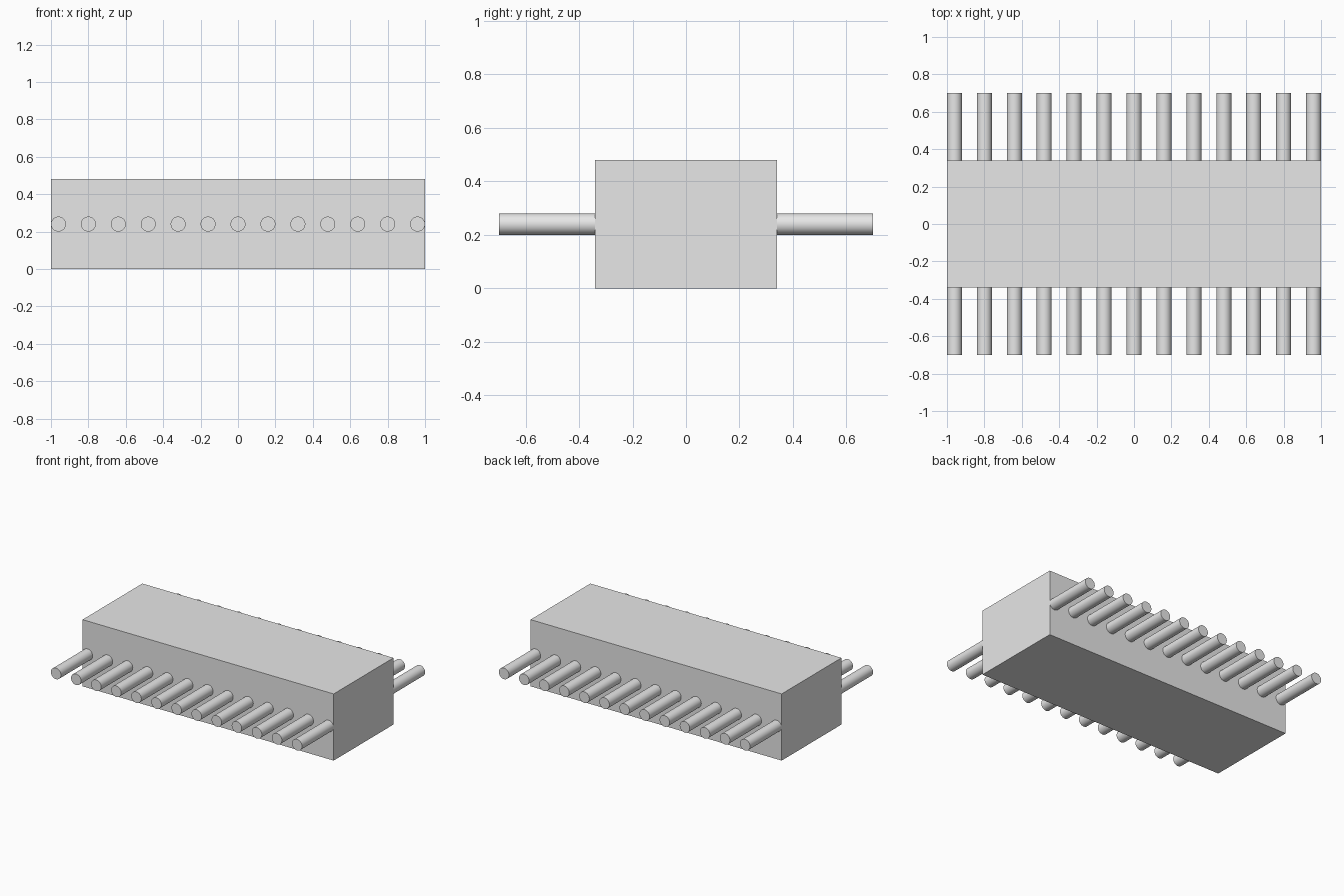
import bpy
import math

cube = bpy.data.objects.get("Cube")
if cube:
    bpy.data.objects.remove(cube, do_unlink=True)

LENGTH, DEPTH, HEIGHT = 2.0, 0.68, 0.48
PIN_COUNT, PIN_RADIUS, PIN_REACH = 13, 0.04, 0.70
EMBED = 0.01

# Single light grey finish
grey = bpy.data.materials.new("light_grey")
grey.use_nodes = True
grey.diffuse_color = (0.8, 0.8, 0.8, 1)
grey.node_tree.nodes["Principled BSDF"].inputs["Base Color"].default_value = (0.8, 0.8, 0.8, 1)

# Block body
bpy.ops.mesh.primitive_cube_add(size=1, location=(0, 0, HEIGHT / 2))
body = bpy.context.object
body.name = "body"
body.scale = (LENGTH, DEPTH, HEIGHT)
bpy.ops.object.transform_apply(location=False, rotation=False, scale=True)
body.data.materials.append(grey)


def add_pin(name, x, side):
    """Round pin standing out of the front (-1) or back (+1) face."""
    inner = DEPTH / 2 - EMBED
    bpy.ops.mesh.primitive_cylinder_add(
        vertices=32, radius=PIN_RADIUS, depth=PIN_REACH - inner,
        location=(x, side * (PIN_REACH + inner) / 2, HEIGHT / 2),
        rotation=(math.pi / 2, 0, 0))
    pin = bpy.context.object
    pin.name = name
    pin.data.materials.append(grey)
    bpy.ops.object.shade_smooth_by_angle(angle=math.radians(30))


# Two rows of pins, outermost ones flush with the body ends
first = -LENGTH / 2 + PIN_RADIUS
step = -2 * first / (PIN_COUNT - 1)
for side, label in ((-1, "front"), (1, "back")):
    for i in range(PIN_COUNT):
        add_pin(f"{label}_pin_{i + 1}", first + i * step, side)
